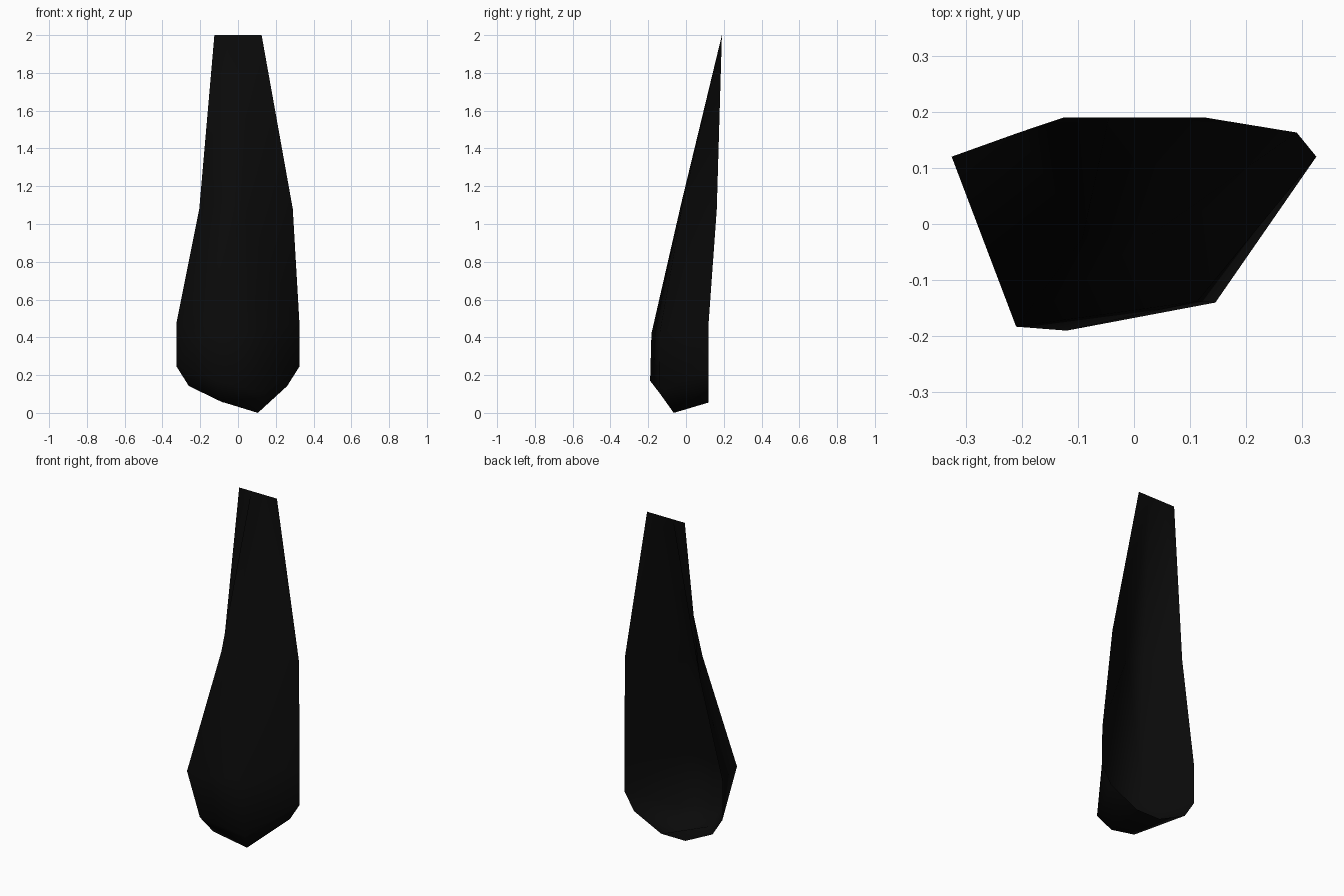
import bpy, bmesh

if "Cube" in bpy.data.objects:
    bpy.data.objects.remove(bpy.data.objects["Cube"])

bm = bmesh.new()

# Open rim at the back: right half from tip to underside, left half mirrored (mid point differs)
right = [(0.125, 0.19, 2.0), (0.29, 0.163, 1.08), (0.325, 0.12, 0.48),
         (0.325, 0.12, 0.245), (0.26, 0.12, 0.142), (0.08, 0.12, 0.055)]
left = [(-x, y, z) for x, y, z in right]
left[1] = (-0.205, 0.163, 1.08)
R = [bm.verts.new(p) for p in right]
L = [bm.verts.new(p) for p in left]

# Front ridges: left and right columns from tip to underside
FL = [bm.verts.new(p) for p in [(-0.045, 0.19, 2.0), (-0.092, -0.025, 1.11),
      (-0.21, -0.183, 0.42), (-0.12, -0.19, 0.17), (-0.09, -0.105, 0.06)]]
FR = [bm.verts.new(p) for p in [(0.045, 0.19, 2.0), (0.03, -0.02, 1.09),
      (0.113, -0.138, 0.43), (0.145, -0.14, 0.105), (0.105, -0.065, 0.0)]]


def strip(a, b):
    """Triangle pairs between two equally long columns."""
    for i in range(len(a) - 1):
        bm.faces.new((a[i], a[i + 1], b[i]))
        bm.faces.new((a[i + 1], b[i + 1], b[i]))


strip(FL, FR)                       # front
strip(L[:4], FL[:4])                # sides
strip(R[:4], FR[:4])
for f, s in ((FL, L), (FR, R)):     # rounded underside corners
    bm.faces.new((f[3], s[3], s[4]))
    bm.faces.new((f[3], s[4], f[4]))
    bm.faces.new((f[4], s[4], s[5]))
bm.faces.new((FL[4], FR[4], R[5], L[5]))            # bottom

bmesh.ops.recalc_face_normals(bm, faces=bm.faces)
# Open shell: make sure it faces outward (front normals toward -y)
bm.normal_update()
if sum(f.normal.y * f.calc_area() for f in bm.faces) > 0:
    bmesh.ops.reverse_faces(bm, faces=bm.faces)
mesh = bpy.data.meshes.new("hollow_blade")
bm.to_mesh(mesh)
bm.free()
blade = bpy.data.objects.new("hollow_blade", mesh)
bpy.context.collection.objects.link(blade)

# Black finish
black = bpy.data.materials.new("black")
black.diffuse_color = (0.003, 0.003, 0.003, 1)
black.use_nodes = True
black.node_tree.nodes["Principled BSDF"].inputs["Base Color"].default_value = black.diffuse_color
mesh.materials.append(black)

mesh.shade_smooth()
